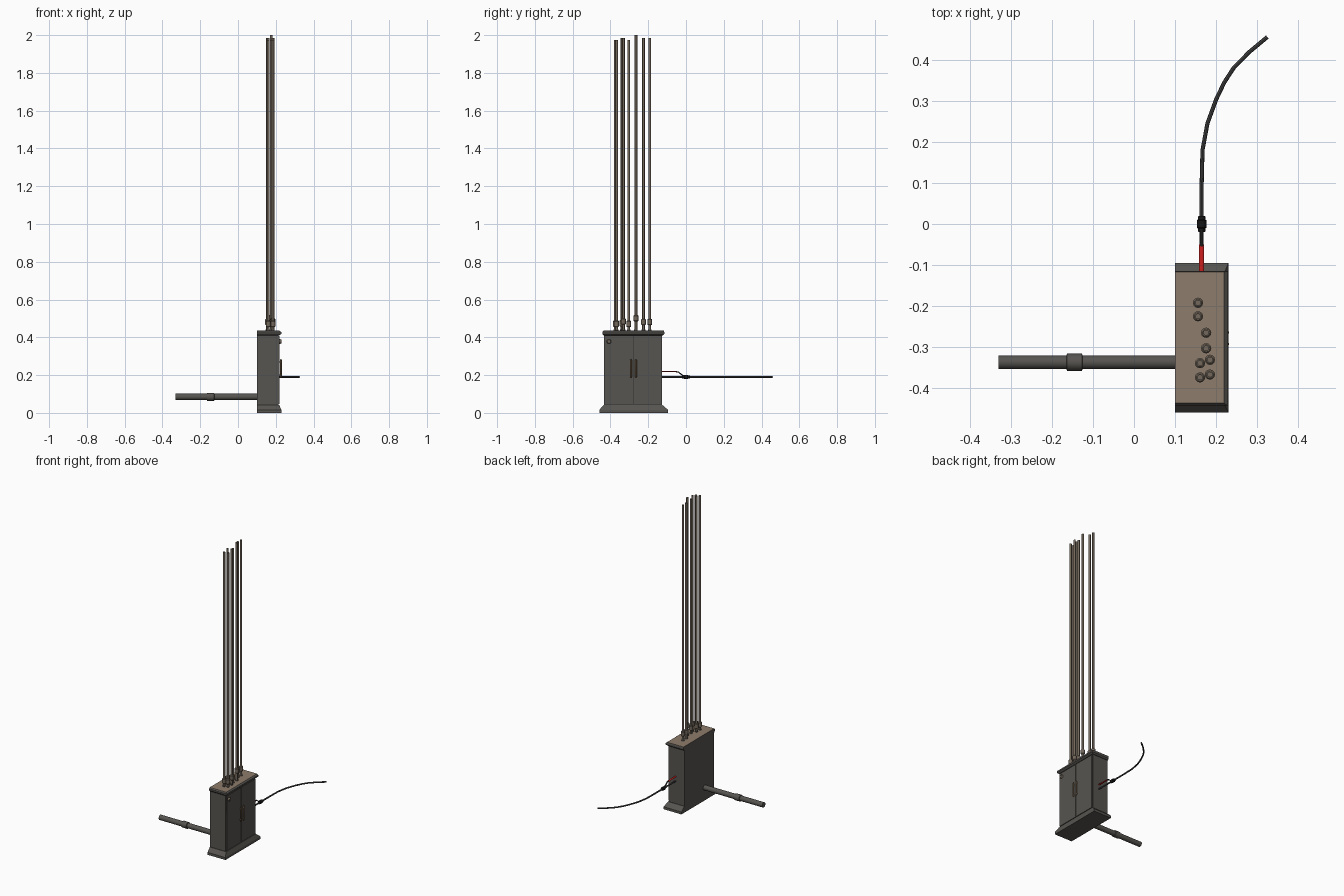
import bpy, bmesh, math
from mathutils import Vector

if "Cube" in bpy.data.objects:
    bpy.data.objects.remove(bpy.data.objects["Cube"])


def mat(name, rgb):
    m = bpy.data.materials.new(name)
    m.diffuse_color = (*rgb, 1)
    m.use_nodes = True
    m.node_tree.nodes["Principled BSDF"].inputs["Base Color"].default_value = m.diffuse_color
    return m


GREY = mat("dark_grey_metal", (0.095, 0.089, 0.080))
TAN = mat("tan_metal", (0.27, 0.205, 0.15))
PIPE = mat("weathered_pipe", (0.17, 0.138, 0.106))
BRONZE = mat("bronze", (0.19, 0.125, 0.07))
BLACK = mat("black_rubber", (0.008, 0.008, 0.008))
RED = mat("red_insulation", (0.55, 0.012, 0.012))
CABLE = mat("cable_grey", (0.06, 0.06, 0.06))
DARK = mat("seam_dark", (0.03, 0.028, 0.026))


def finish(name, bm, mats, smooth=False):
    bmesh.ops.recalc_face_normals(bm, faces=bm.faces[:])
    me = bpy.data.meshes.new(name)
    bm.to_mesh(me)
    bm.free()
    for m in mats:
        me.materials.append(m)
    ob = bpy.data.objects.new(name, me)
    bpy.context.collection.objects.link(ob)
    if smooth:
        bpy.ops.object.select_all(action='DESELECT')
        ob.select_set(True)
        bpy.context.view_layer.objects.active = ob
        bpy.ops.object.shade_smooth_by_angle(angle=math.radians(40))
    return ob


def loft(name, layers, mats, top_mat=0):
    """Stack of rectangles (x0, x1, y0, y1, z)."""
    bm = bmesh.new()
    rings = [[bm.verts.new(p) for p in ((a, c, z), (b, c, z), (b, d, z), (a, d, z))]
             for a, b, c, d, z in layers]
    for r, s in zip(rings, rings[1:]):
        for i in range(4):
            bm.faces.new((r[i], r[(i + 1) % 4], s[(i + 1) % 4], s[i]))
    bm.faces.new(rings[0][::-1])
    bm.faces.new(rings[-1]).material_index = top_mat
    return finish(name, bm, mats)


def box(name, x0, x1, y0, y1, z0, z1, m):
    return loft(name, [(x0, x1, y0, y1, z0), (x0, x1, y0, y1, z1)], [m])


def turned(name, profile, origin, axis, m, sides=12):
    """Revolve (radius, distance) pairs along an axis."""
    bm = bmesh.new()
    q = Vector(axis).to_track_quat('Z', 'Y')
    o = Vector(origin)
    rings = []
    for r, d in profile:
        rings.append([bm.verts.new(o + q @ Vector((r * math.cos(t), r * math.sin(t), d)))
                      for t in (2 * math.pi * i / sides for i in range(sides))])
    for a, b in zip(rings, rings[1:]):
        for i in range(sides):
            j = (i + 1) % sides
            bm.faces.new((a[i], a[j], b[j], b[i]))
    bm.faces.new(rings[0])
    bm.faces.new(rings[-1])
    return finish(name, bm, [m], True)


def tube(name, pts, r, m, flat=1.0, sides=8):
    """Sweep a round (or flattened) section along a path."""
    bm = bmesh.new()
    pts = [Vector(p) for p in pts]
    rings = []
    for k, p in enumerate(pts):
        t = (pts[min(k + 1, len(pts) - 1)] - pts[max(k - 1, 0)]).normalized()
        u = t.cross(Vector((0, 0, 1))).normalized()
        v = u.cross(t)
        rings.append([bm.verts.new(p + u * r * math.cos(a) + v * r * flat * math.sin(a))
                      for a in (2 * math.pi * i / sides for i in range(sides))])
    for a, b in zip(rings, rings[1:]):
        for i in range(sides):
            j = (i + 1) % sides
            bm.faces.new((a[i], a[j], b[j], b[i]))
    bm.faces.new(rings[0])
    bm.faces.new(rings[-1])
    return finish(name, bm, [m], True)


# Cabinet: plinth, body and cap, all flush at the back
loft("plinth", [(.10, .23, -.459, -.095, 0), (.10, .23, -.459, -.095, .016),
                (.10, .218, -.436, -.125, .042)], [GREY])
box("cabinet_body", .10, .214, -.433, -.127, .04, .416, GREY)
loft("cabinet_cap", [(.10, .218, -.437, -.122, .41), (.10, .229, -.443, -.115, .418),
                     (.10, .229, -.443, -.115, .428), (.10, .220, -.437, -.117, .435)],
     [GREY, TAN], 1)

# Doors with a dark seam behind, and pull handles
box("door_seam", .21, .2145, -.428, -.132, .044, .41, DARK)
for side, y0, y1 in (("left", -.428, -.2815), ("right", -.2785, -.132)):
    box(side + "_door", .212, .219, y0, y1, .046, .406, GREY)
    hy = -.292 if side == "left" else -.265
    turned(side + "_handle", [(.002, 0), (.005, .006), (.005, .094), (.002, .1)],
           (.227, hy, .185), (0, 0, 1), BRONZE, 8)
    for z in (.2, .27):
        turned(side + "_handle_post", [(.003, 0), (.003, .012)],
               (.216, hy, z), (1, 0, 0), BRONZE, 8)
turned("lock_knob", [(.012, 0), (.012, .008), (.009, .013)], (.217, -.408, .378),
       (1, 0, 0), PIPE)

# Vertical conduits, each with a collar: x, y, top, collar height
conduits = [(.156, -.192, 1.985, .482), (.156, -.225, 1.985, .482),
            (.176, -.265, 2.0, .502), (.176, -.303, 1.975, .472),
            (.161, -.339, 1.985, .475), (.185, -.331, 1.985, .485),
            (.161, -.374, 1.975, .472), (.185, -.367, 1.975, .472)]
for x, y, top, c in conduits:
    turned("conduit", [(.007, 0), (.007, top - .43)], (x, y, .43), (0, 0, 1), PIPE)
    turned("conduit_base_nut", [(.0095, 0), (.0095, .008)], (x, y, .433), (0, 0, 1), GREY)
    turned("conduit_collar", [(.009, -.018), (.0125, -.014), (.0125, .012), (.009, .016)],
           (x, y, c), (0, 0, 1), PIPE)

# Horizontal pipe leaving through the back
turned("drain_pipe", [(.0165, 0), (.0165, .44)], (-.33, -.337, .085), (1, 0, 0), GREY, 16)
turned("drain_coupler", [(.017, 0), (.021, .002), (.021, .038), (.017, .04)],
       (-.165, -.337, .085), (1, 0, 0), GREY, 16)

# Wires fork out of the side, join at a clamp and continue as one cable
tube("red_wire", [(.165, -.13, .22), (.165, -.055, .219), (.165, -.05, .217)], .006, RED, .5)
tube("red_wire_sleeve", [(.165, -.055, .219), (.165, -.04, .216), (.165, -.02, .2),
                         (.165, 0, .19)], .005, BLACK, .6)
tube("lower_wire", [(.165, -.13, .19), (.165, 0, .19)], .005, CABLE)
turned("cable_clamp", [(.007, 0), (.009, .002), (.009, .009), (.0115, .011),
                       (.0115, .029), (.009, .031), (.009, .038), (.007, .04)],
       (.165, -.02, .19), (0, 1, 0), BLACK)
path = [(.165, 0), (.165, .1), (.167, .18), (.179, .245), (.2, .303),
        (.220, .345), (.244, .382), (.282, .42), (.325, .456)]
tube("cable", [(x, y, .19) for x, y in path], .005, CABLE)
